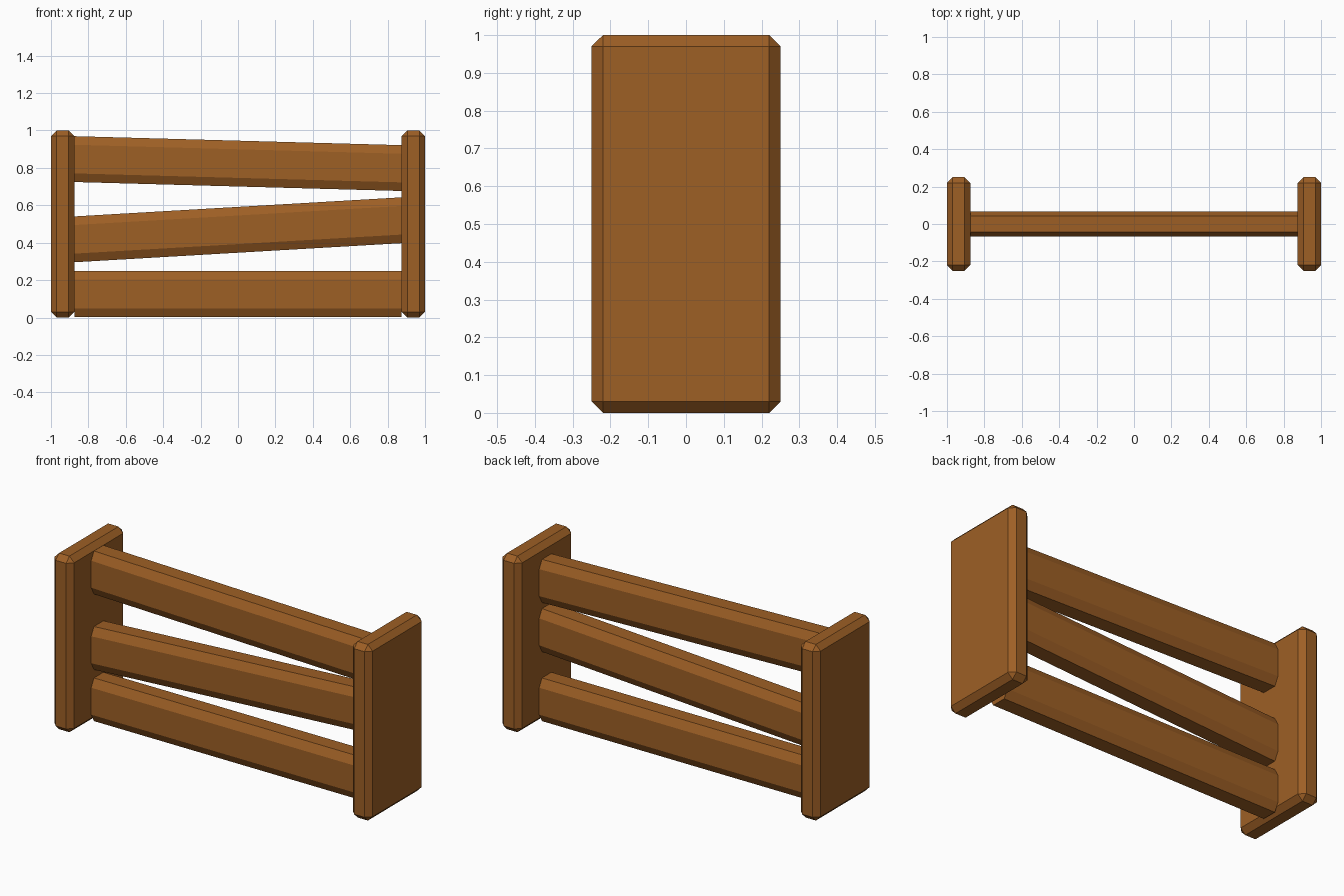
import bpy, bmesh

if "Cube" in bpy.data.objects:
    bpy.data.objects.remove(bpy.data.objects["Cube"])

wood = bpy.data.materials.new("brown wood")
wood.diffuse_color = (0.34, 0.115, 0.0185, 1)
wood.use_nodes = True
wood.node_tree.nodes["Principled BSDF"].inputs["Base Color"].default_value = wood.diffuse_color


def add_object(name, bm):
    bmesh.ops.recalc_face_normals(bm, faces=bm.faces[:])
    mesh = bpy.data.meshes.new(name)
    bm.to_mesh(mesh)
    bm.free()
    mesh.materials.append(wood)
    obj = bpy.data.objects.new(name, mesh)
    bpy.context.collection.objects.link(obj)


def post(name, x):
    # upright slab with chamfered edges
    bm = bmesh.new()
    bmesh.ops.create_cube(bm, size=1)
    for v in bm.verts:
        v.co = (v.co.x * 0.125 + x, v.co.y * 0.5, v.co.z + 0.5)
    bmesh.ops.bevel(bm, geom=bm.edges[:], offset=0.03, segments=1,
                    affect='EDGES', profile=0.5)
    add_object(name, bm)


# eight-sided rail cross-section (y, z)
HY, HZ, CY, CZ = 0.0675, 0.1225, 0.025, 0.046
SECTION = [(HY, HZ - CZ), (HY - CY, HZ), (CY - HY, HZ), (-HY, HZ - CZ),
           (-HY, CZ - HZ), (CY - HY, -HZ), (HY - CY, -HZ), (HY, CZ - HZ)]


def rail(name, z_left, z_right):
    # sheared bar with upright ends that meet the inner post faces
    bm = bmesh.new()
    rings = [[bm.verts.new((x, y, z + zc)) for y, z in SECTION]
             for x, zc in ((-0.875, z_left), (0.875, z_right))]
    for ring in rings:
        bm.faces.new(ring)
    for i in range(8):
        j = (i + 1) % 8
        bm.faces.new((rings[0][i], rings[0][j], rings[1][j], rings[1][i]))
    add_object(name, bm)


post("left_post", -0.9375)
post("right_post", 0.9375)
rail("bottom_rail", 0.126, 0.126)
rail("middle_rail", 0.418, 0.52)
rail("top_rail", 0.847, 0.799)
